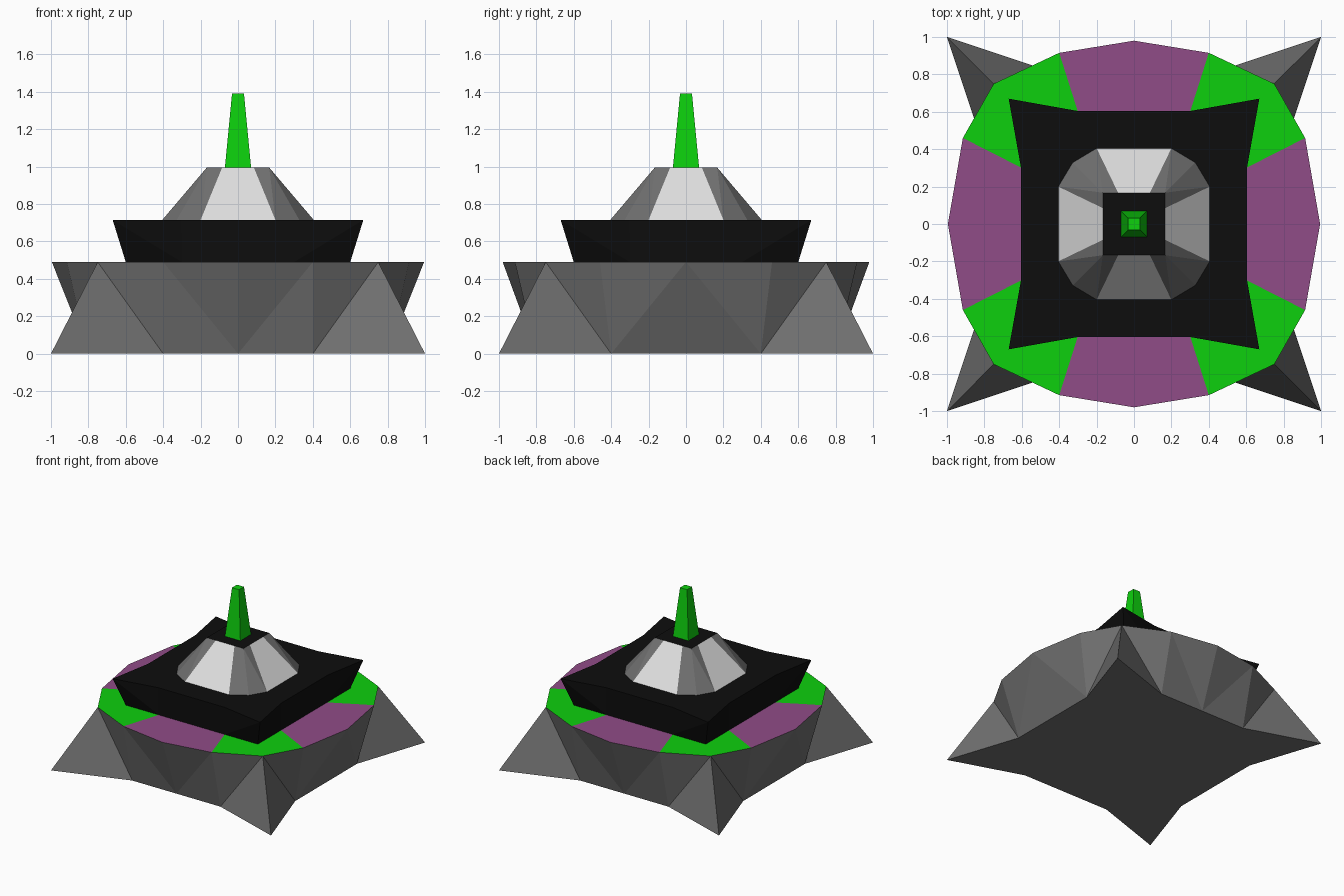
import bpy

if "Cube" in bpy.data.objects:
    bpy.data.objects.remove(bpy.data.objects["Cube"])


def material(name, rgb):
    m = bpy.data.materials.new(name)
    m.diffuse_color = (*rgb, 1.0)
    m.use_nodes = True
    m.node_tree.nodes["Principled BSDF"].inputs["Base Color"].default_value = m.diffuse_color
    return m


GREY = material("stone grey", (0.16, 0.16, 0.16))
BLACK = material("black", (0.004, 0.004, 0.004))
WHITE = material("pale grey", (0.74, 0.74, 0.74))
GREEN = material("bright green", (0.004, 0.63, 0.004))
PURPLE = material("purple", (0.28, 0.072, 0.245))


def ring(quadrant, z):
    """Mirror 5 points (from the +x axis to the +y axis) into a 16 point loop."""
    half = quadrant + [(-x, y) for x, y in quadrant[-2::-1]]
    loop = half + [(x, -y) for x, y in half[-2:0:-1]]
    return [(x, y, z) for x, y in loop]


def square(r, s):
    """Quadrant of a square with half size r, split at s along each side."""
    return [(r, 0), (r, s), (r, r), (s, r), (0, r)]


def loft(name, low, high, side, corner=None, cap_low=None, cap_high=None):
    """Join two loops; faces beside an axis get 'side', the others 'corner'."""
    mats = [side]
    faces, ids = [], []

    def add(face, mat):
        if mat not in mats:
            mats.append(mat)
        faces.append(face)
        ids.append(mats.index(mat))

    n = len(low)
    for i in range(n):
        j = (i + 1) % n
        mat = side if i % 4 in (0, 3) else (corner or side)
        if i % 8 in (1, 4, 5, 7):
            add((i, j, n + j), mat)
            add((i, n + j, n + i), mat)
        else:
            add((i, j, n + i), mat)
            add((j, n + j, n + i), mat)
    if cap_low:
        add(tuple(range(n))[::-1], cap_low)
    if cap_high:
        add(tuple(range(n, 2 * n)), cap_high)
    mesh = bpy.data.meshes.new(name)
    mesh.from_pydata(low + high, [], faces)
    for m in mats:
        mesh.materials.append(m)
    for poly, k in zip(mesh.polygons, ids):
        poly.material_index = k
    ob = bpy.data.objects.new(name, mesh)
    bpy.context.collection.objects.link(ob)
    return ob


# Star footed base flaring up to a rounded rim
foot = ring([(0.8, 0), (0.8, 0.4), (1, 1), (0.4, 0.8), (0, 0.8)], 0)
rim = ring([(0.995, 0), (0.915, 0.46), (0.75, 0.75), (0.4, 0.915), (0, 0.98)], 0.49)
loft("base", foot, rim, GREY, cap_low=GREY)

# Flat deck: purple on the sides, green at the corners
loft("deck", rim, ring(square(0.6, 0.3), 0.49), PURPLE, GREEN)

# Black platform with corners flicked outwards
loft("platform", ring(square(0.6, 0.3), 0.49),
     ring([(0.605, 0), (0.605, 0.305), (0.67, 0.67), (0.305, 0.605), (0, 0.605)], 0.715),
     BLACK, cap_high=BLACK)

# Faceted roof: pale sides, grey corners, black top
loft("roof", ring([(0.405, 0), (0.405, 0.2), (0.328, 0.328), (0.2, 0.405), (0, 0.405)], 0.715),
     ring(square(0.167, 0.085), 0.995), WHITE, GREY, cap_high=BLACK)

# Tapered green spire
loft("spire", ring(square(0.07, 0.035), 0.995), ring(square(0.032, 0.016), 1.39),
     GREEN, cap_high=GREEN)
